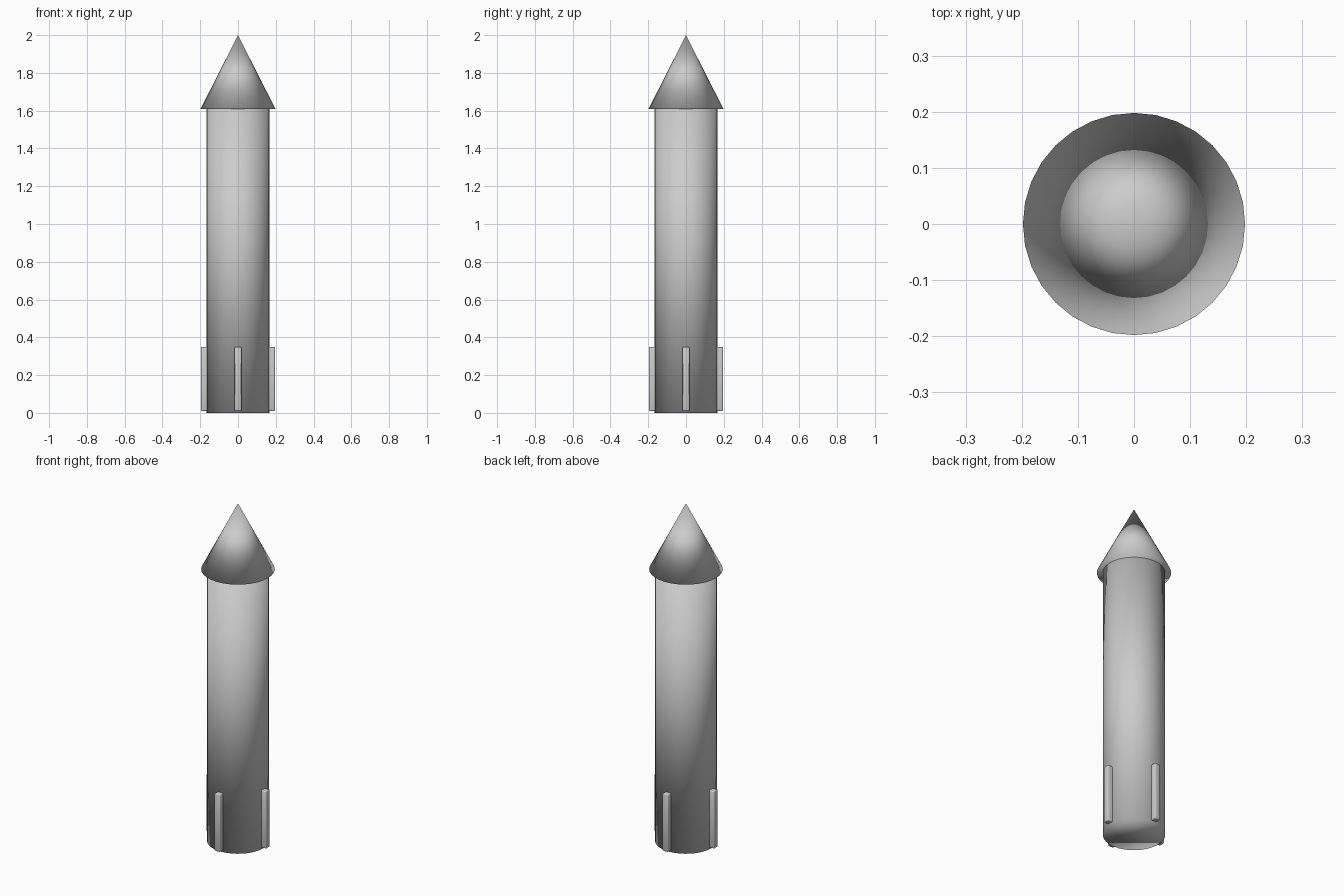
import bpy, math
from mathutils import Matrix

cube = bpy.data.objects.get("Cube")
if cube:
    bpy.data.objects.remove(cube, do_unlink=True)

grey = bpy.data.materials.new("light grey")
grey.use_nodes = True
colour = (0.6, 0.6, 0.6, 1)
grey.diffuse_color = colour
grey.node_tree.nodes["Principled BSDF"].inputs["Base Color"].default_value = colour


def finish(name):
    """Name the active part, colour it and shade it fully smooth."""
    part = bpy.context.object
    part.name = name
    part.data.materials.append(grey)
    bpy.ops.object.shade_smooth()
    return part


# Body tube
BODY_R, BODY_TOP = 0.167, 1.61
bpy.ops.mesh.primitive_cylinder_add(vertices=32, radius=BODY_R, depth=BODY_TOP,
                                    location=(0, 0, BODY_TOP / 2))
finish("body")

# Overhanging nose cone
bpy.ops.mesh.primitive_cone_add(vertices=32, radius1=0.198, radius2=0,
                                depth=2 - BODY_TOP, location=(0, 0, (2 + BODY_TOP) / 2))
finish("nose_cone")

# Four narrow upright fins, sunk a little into the body
INNER, OUTER, LOW, HIGH = 0.14, 0.196, 0.01, 0.35
for i, side in enumerate(("left", "back", "right", "front")):
    bpy.ops.mesh.primitive_cube_add(size=1)
    fin = finish(side + "_fin")
    shape = (Matrix.Rotation(i * math.pi / 2, 4, "Z")
             @ Matrix.Translation(((INNER + OUTER) / 2, 0, (LOW + HIGH) / 2))
             @ Matrix.Diagonal((OUTER - INNER, 0.036, HIGH - LOW, 1)))
    fin.data.transform(shape)
    bevel = fin.modifiers.new("soft edges", "BEVEL")
    bevel.width = 0.005
    bevel.segments = 2
